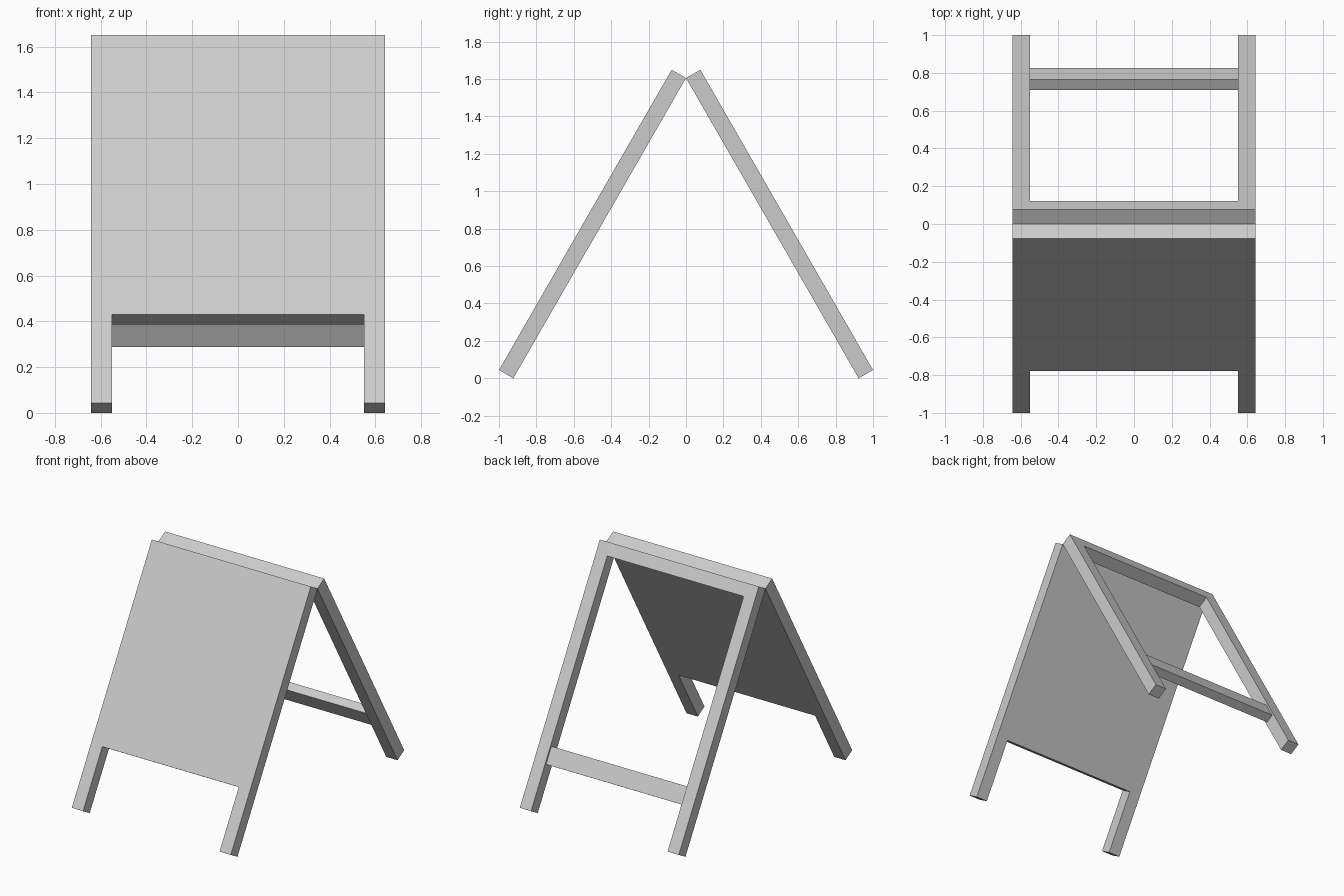
import bpy, bmesh
from math import radians, sin

if "Cube" in bpy.data.objects:
    bpy.data.objects.remove(bpy.data.objects["Cube"])

TILT = radians(29.9)      # lean of each half from vertical
LENGTH = 1.852            # leg length along the slope
THICK = 0.0885            # board thickness
HALF_W, INNER_W = 0.642, 0.551


def tilted_board(name, outline, y0, y1, side):
    """Extrude an (x, height) outline through its thickness, then lean it.
    side = -1 for the front half, +1 for the rear half."""
    bm = bmesh.new()
    face = bm.faces.new([bm.verts.new((x, side * y0, z)) for x, z in outline])
    ext = bmesh.ops.extrude_face_region(bm, geom=[face])
    verts = [v for v in ext["geom"] if isinstance(v, bmesh.types.BMVert)]
    bmesh.ops.translate(bm, verts=verts, vec=(0, side * (y1 - y0), 0))
    bmesh.ops.recalc_face_normals(bm, faces=bm.faces)
    mesh = bpy.data.meshes.new(name)
    bm.to_mesh(mesh)
    bm.free()
    obj = bpy.data.objects.new(name, mesh)
    bpy.context.collection.objects.link(obj)
    obj.location.y = side * LENGTH * sin(TILT)
    obj.rotation_euler.x = side * TILT
    return obj


def legged_outline(gap_top):
    """Full-width board with an opening between two legs."""
    half = [(INNER_W, gap_top), (INNER_W, 0), (HALF_W, 0), (HALF_W, LENGTH)]
    return half + [(-x, z) for x, z in reversed(half)]


# Front sign board with two short legs
tilted_board("front_board", legged_outline(0.445), 0, THICK, -1)

# Open rear frame: two long legs joined by a top rail
tilted_board("rear_frame", legged_outline(LENGTH - 0.091), 0, THICK, 1)

# Thinner cross rail centred between the rear legs
rail = [(-INNER_W, 0.325), (INNER_W, 0.325), (INNER_W, 0.45), (-INNER_W, 0.45)]
tilted_board("rear_cross_rail", rail, 0.0125, 0.076, 1)
